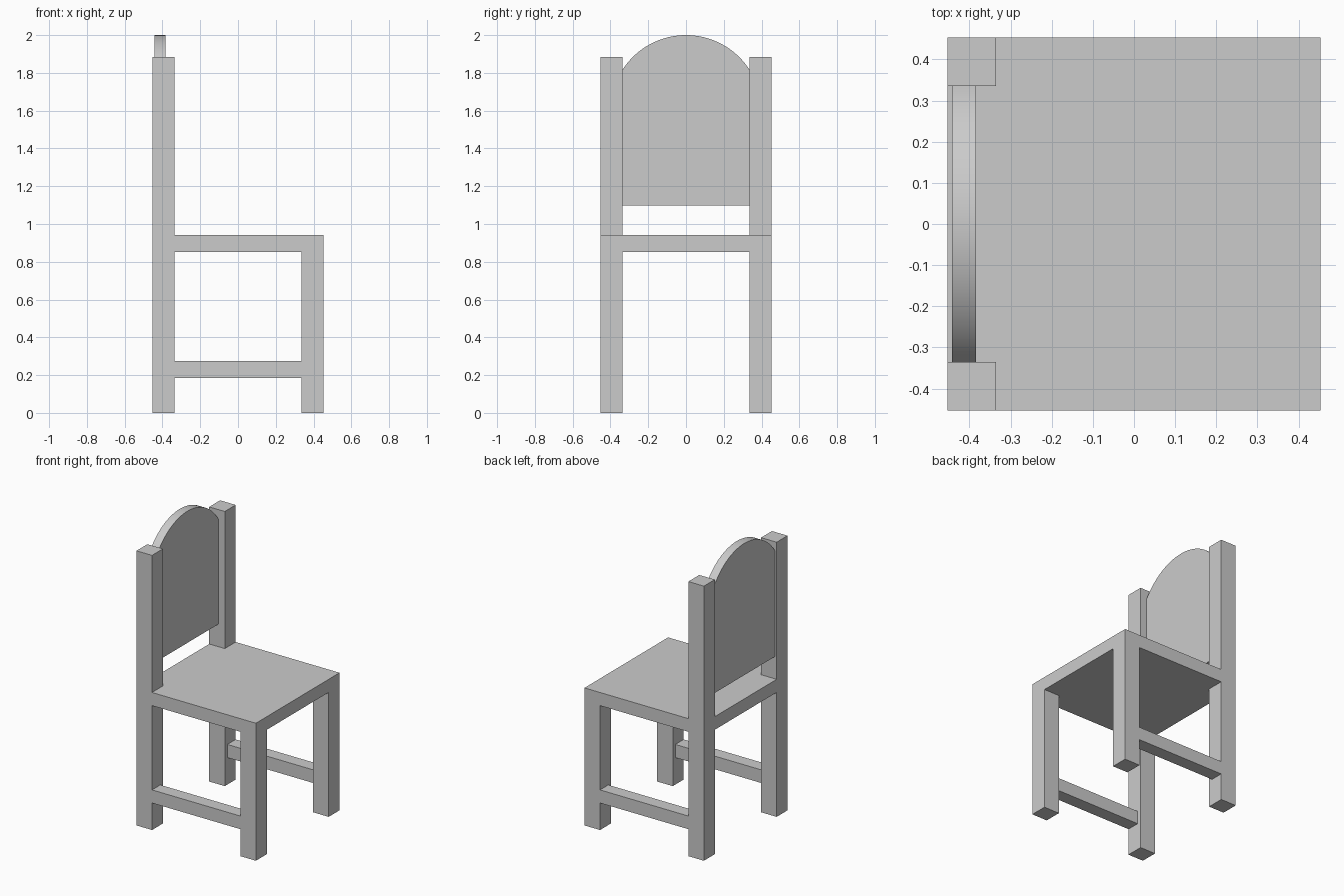
import bpy
import bmesh
from math import asin, cos, sin, radians
from mathutils import Vector

old = bpy.data.objects.get("Cube")
if old:
    bpy.data.objects.remove(old, do_unlink=True)

# Overall sizes: outer half width, inner face of the posts, key heights
OUTER, INNER = 0.453, 0.335
SEAT_BOTTOM, SEAT_TOP = 0.853, 0.943
POST_TOP = 1.883
RAIL_BOTTOM, RAIL_TOP, RAIL_INNER = 0.185, 0.275, 0.363

grey = bpy.data.materials.new("plain grey")
grey.use_nodes = True
grey.diffuse_color = (0.6, 0.6, 0.6, 1)
grey.node_tree.nodes["Principled BSDF"].inputs["Base Color"].default_value = grey.diffuse_color


def prism(name, outline, direction):
    """Extrude a flat outline along a direction into a closed solid."""
    bm = bmesh.new()
    face = bm.faces.new([bm.verts.new(p) for p in outline])
    grown = bmesh.ops.extrude_face_region(bm, geom=[face], use_keep_orig=True)
    top = [v for v in grown["geom"] if isinstance(v, bmesh.types.BMVert)]
    bmesh.ops.translate(bm, verts=top, vec=Vector(direction))
    bmesh.ops.recalc_face_normals(bm, faces=bm.faces)
    mesh = bpy.data.meshes.new(name)
    bm.to_mesh(mesh)
    bm.free()
    mesh.materials.append(grey)
    obj = bpy.data.objects.new(name, mesh)
    bpy.context.collection.objects.link(obj)
    return obj


def box(name, x, y, z):
    """Box from its low and high limits on each axis."""
    outline = [(x[0], y[0], z[0]), (x[1], y[0], z[0]),
               (x[1], y[1], z[0]), (x[0], y[1], z[0])]
    return prism(name, outline, (0, 0, z[1] - z[0]))


# Seat slab, notched at the two corners where the tall posts pass through
half = [(OUTER, OUTER), (-INNER, OUTER), (-INNER, INNER), (-OUTER, INNER)]
seat = half + [(x, -y) for x, y in reversed(half)]
prism("seat", [(x, y, SEAT_BOTTOM) for x, y in seat], (0, 0, SEAT_TOP - SEAT_BOTTOM))

# Legs, tall back posts and low side rails, one set on each side
for side, sign in (("left", 1), ("right", -1)):
    leg_y = sorted((sign * INNER, sign * OUTER))
    rail_y = sorted((sign * RAIL_INNER, sign * OUTER))
    box(f"short_leg_{side}", (INNER, OUTER), leg_y, (0, SEAT_BOTTOM))
    box(f"back_post_{side}", (-OUTER, -INNER), leg_y, (0, POST_TOP))
    box(f"side_rail_{side}", (-INNER, INNER), rail_y, (RAIL_BOTTOM, RAIL_TOP))

# Backrest panel with an arched top, held between the posts
RADIUS, STEPS = 0.4, 32
PANEL_BACK, PANEL_FRONT, PANEL_BOTTOM = -0.442, -0.384, 1.097
reach = asin(INNER / RADIUS)
angles = [reach * (1 - 2 * i / STEPS) for i in range(STEPS + 1)]
arch = [(RADIUS * sin(a), 2 - RADIUS + RADIUS * cos(a)) for a in angles]
profile = [(-INNER, PANEL_BOTTOM), (INNER, PANEL_BOTTOM)] + arch
panel = prism("backrest_panel", [(PANEL_BACK, y, z) for y, z in profile],
              (PANEL_FRONT - PANEL_BACK, 0, 0))

bpy.ops.object.select_all(action="DESELECT")
panel.select_set(True)
bpy.context.view_layer.objects.active = panel
bpy.ops.object.shade_smooth_by_angle(angle=radians(30))
